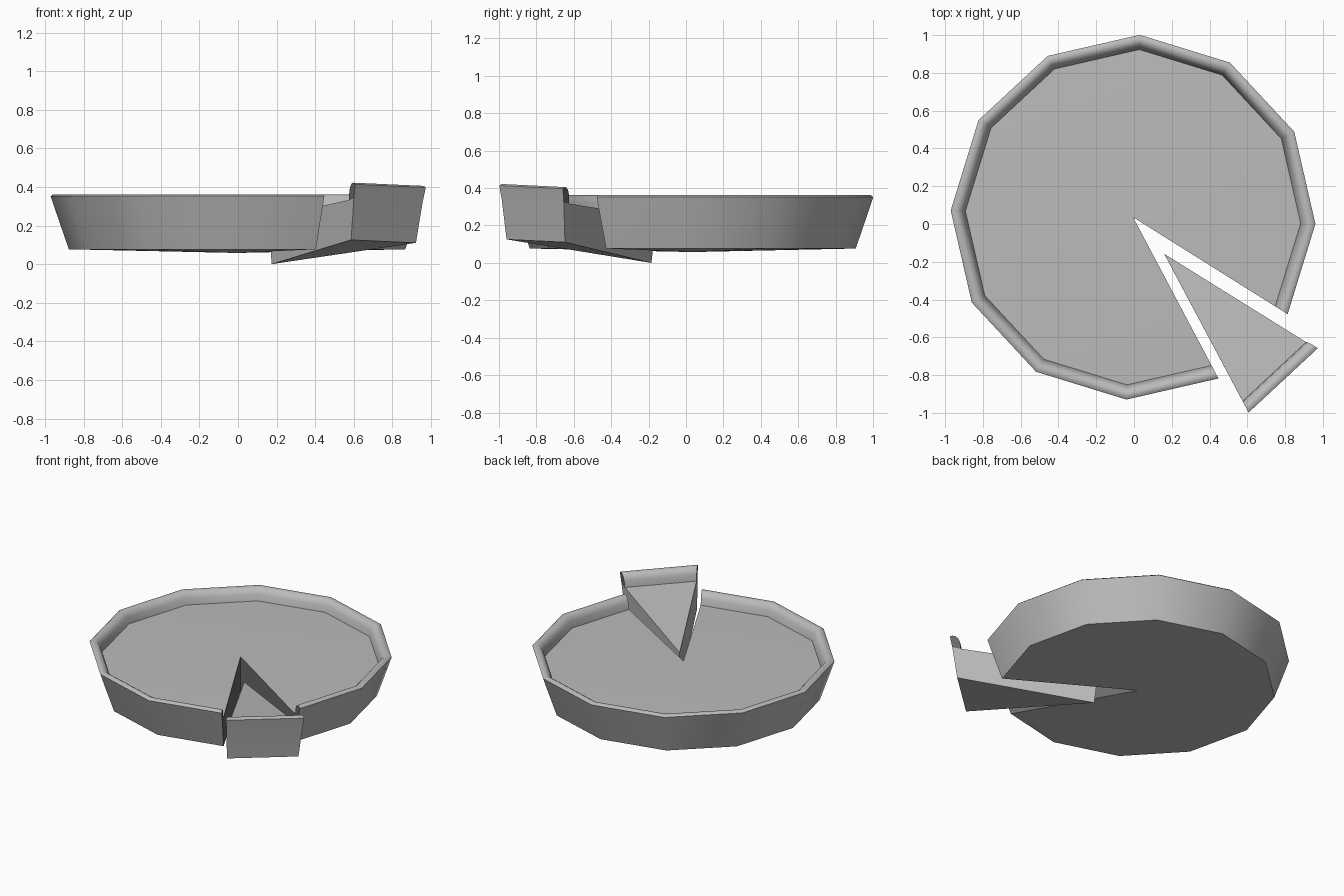
import bpy, bmesh, math
from mathutils import Matrix, Vector

if "Cube" in bpy.data.objects:
    bpy.data.objects.remove(bpy.data.objects["Cube"], do_unlink=True)

SIDES = 12
STEP = math.tau / SIDES
CUT = math.radians(-32.1)          # angle where the missing wedge begins
MID = CUT - STEP / 2               # direction the slice is pulled out
BASE_Z = 0.058

# Half section (radius, height): filling centre and edge, rounded crust rim
FILLING = [(0, 0.30), (0.888, 0.28)]
RIM = [(0.898, 0.325), (0.912, 0.349), (0.932, 0.362), (0.953, 0.362),
       (0.966, 0.352), (0.942, 0.28)]


def make_material(name, value):
    mat = bpy.data.materials.new(name)
    mat.use_nodes = True
    colour = (value, value, value, 1)
    mat.diffuse_color = colour
    mat.node_tree.nodes["Principled BSDF"].inputs["Base Color"].default_value = colour
    return mat


GREY, DARK = 0, 1
materials = [make_material("plain grey", 0.5), make_material("dark grey", 0.15)]


def make_sector(name, start, count, foot, cut_colour):
    """Sweep the section through count segments and close both cut ends."""
    profile = FILLING + RIM + [foot, (0, BASE_Z)]
    bm = bmesh.new()
    top = bm.verts.new((0, 0, profile[0][1]))
    base = bm.verts.new((0, 0, BASE_Z))
    rows = []
    for i in range(count + 1):
        a = start + i * STEP
        ring = [bm.verts.new((r * math.cos(a), r * math.sin(a), z))
                for r, z in profile[1:-1]]
        rows.append([top] + ring + [base])
    for a, b in zip(rows, rows[1:]):
        for j in range(len(profile) - 1):
            corners = [a[j], a[j + 1], b[j + 1], b[j]]
            bm.faces.new(list(dict.fromkeys(corners)))
    # Cut ends: filling section and crust rim section
    for row in (rows[0], rows[-1]):
        bm.faces.new(row[:2] + row[-3:]).material_index = cut_colour
        bm.faces.new(row[1:-2]).material_index = DARK
    bmesh.ops.recalc_face_normals(bm, faces=bm.faces)
    mesh = bpy.data.meshes.new(name)
    bm.to_mesh(mesh)
    bm.free()
    for mat in materials:
        mesh.materials.append(mat)
    obj = bpy.data.objects.new(name, mesh)
    bpy.context.collection.objects.link(obj)
    bpy.ops.object.select_all(action="DESELECT")
    obj.select_set(True)
    bpy.context.view_layer.objects.active = obj
    bpy.ops.object.shade_smooth_by_angle(angle=math.radians(45))
    return obj


# Pie with one wedge missing
pie = make_sector("pie", CUT, SIDES - 1, (0.872, 0.077), DARK)
pie.location = (-0.005, 0.036, 0)

# Pulled-out slice, outer end lifted and rolled a little
cut_slice = make_sector("cut_slice", CUT - STEP, 1, (0.886, 0.072), GREY)
out = Vector((math.cos(MID), math.sin(MID), 0))
lift = Matrix.Rotation(math.radians(7), 4, out.cross(Vector((0, 0, 1))))
roll = Matrix.Rotation(math.radians(-1.9), 4, out)
to_tip = Matrix.Translation((0, 0, -BASE_Z))
cut_slice.matrix_world = Matrix.Translation((0.174, -0.185, 0)) @ roll @ lift @ to_tip
